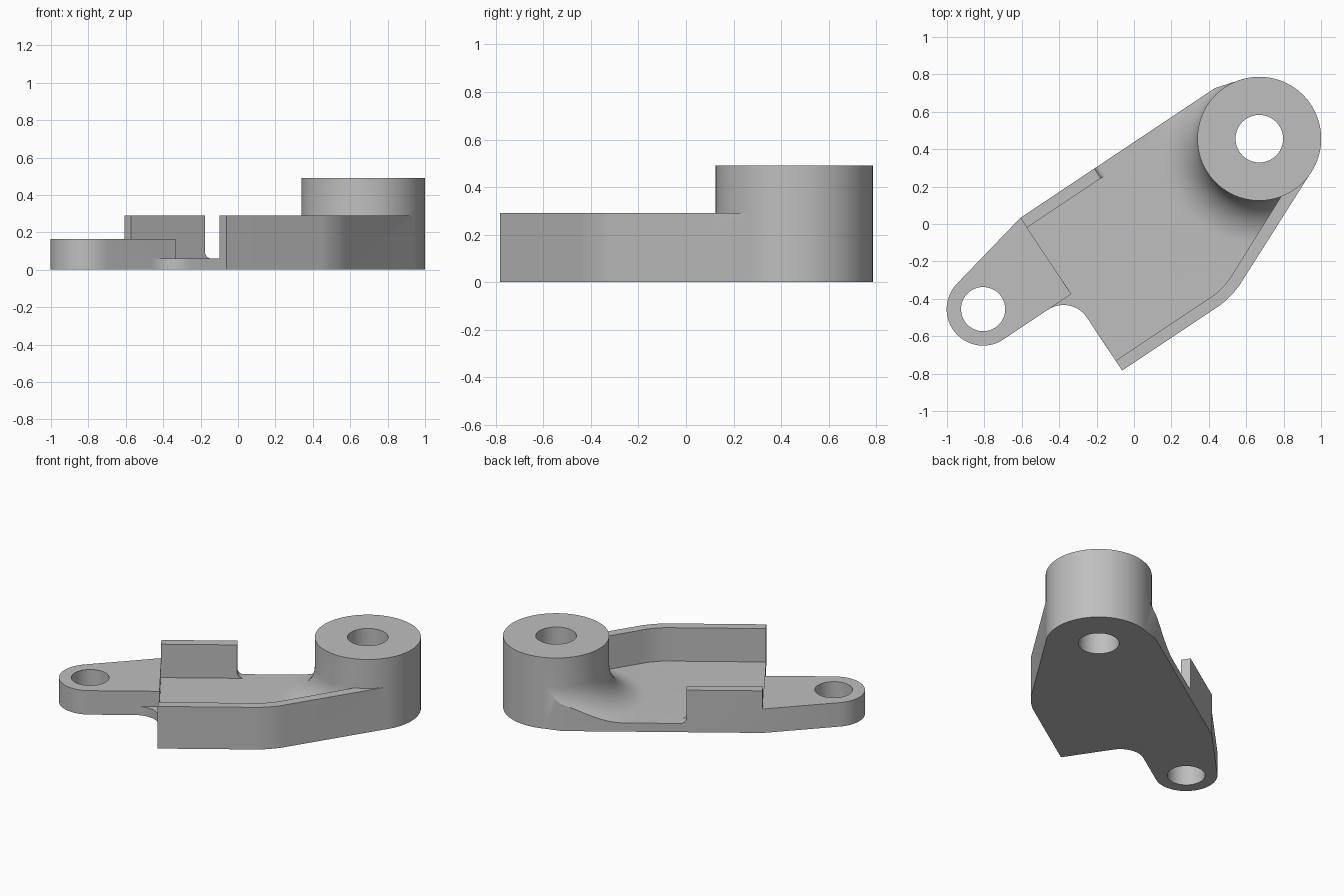
import bpy
import bmesh
from math import radians, cos, sin, tau, atan2
from mathutils import Matrix, Vector
from mathutils.geometry import interpolate_bezier

if "Cube" in bpy.data.objects:
    bpy.data.objects.remove(bpy.data.objects["Cube"], do_unlink=True)

grey = bpy.data.materials.new("plain_grey")
grey.use_nodes = True
colour = (0.52, 0.52, 0.52, 1)
grey.diffuse_color = colour
grey.node_tree.nodes["Principled BSDF"].inputs["Base Color"].default_value = colour

# Shared dimensions; the local frame runs along the body, origin at the inner tab corner
BOSS, BOSS_R, BOSS_H, BOSS_HOLE = (1.297, 0.134), 0.331, 0.49, 0.127
TAB, TAB_R, TAB_H, TAB_HOLE = (-0.437, 0.195), 0.195, 0.165, 0.118
HALF, WALL, WALL_H, FLOOR_H = 0.491, 0.063, 0.29, 0.06
SLOPE = radians(24.3)
SEGMENTS = 96


def finish(name, bm):
    bmesh.ops.recalc_face_normals(bm, faces=bm.faces)
    mesh = bpy.data.meshes.new(name)
    bm.to_mesh(mesh)
    bm.free()
    mesh.materials.append(grey)
    obj = bpy.data.objects.new(name, mesh)
    bpy.context.collection.objects.link(obj)
    return obj


def prism(name, points, low, high, place=lambda a, b, h: (a, b, h)):
    bm = bmesh.new()
    rings = [[bm.verts.new(place(a, b, h)) for a, b in points] for h in (low, high)]
    for ring in rings:
        bm.faces.new(ring)
    for i in range(len(points)):
        j = (i + 1) % len(points)
        bm.faces.new((rings[0][i], rings[0][j], rings[1][j], rings[1][i]))
    return finish(name, bm)


def arc(centre, radius, start, end, steps=32):
    angles = [radians(start + (end - start) * i / steps) for i in range(steps + 1)]
    return [(centre[0] + radius * cos(a), centre[1] + radius * sin(a)) for a in angles]


def rounded(corner, toward_a, toward_b, length, steps=12):
    c = Vector(corner)
    a, b = (Vector(d).normalized() * length for d in (toward_a, toward_b))
    curve = interpolate_bezier(c + a, c + a * 0.45, c + b * 0.45, c + b, steps)
    return [(p.x, p.y) for p in curve]


def cylinder(name, centre, radius, low, high):
    return prism(name, arc(centre, radius, 0, 360, SEGMENTS)[:-1], low, high)


def combine(target, tool, operation):
    mod = target.modifiers.new(operation.lower(), "BOOLEAN")
    mod.object, mod.operation, mod.solver = tool, operation, "EXACT"
    bpy.context.view_layer.objects.active = target
    bpy.ops.object.modifier_apply(modifier=mod.name)
    bpy.data.objects.remove(tool, do_unlink=True)


# Floor with the sweeping fillet round the boss, turned about the boss axis
flare = WALL_H - FLOOR_H
profile = [(3, -0.1), (3, FLOOR_H)]
profile += arc((BOSS_R + flare, WALL_H), flare, 270, 180, 16)
profile += [(BOSS_R - 0.02, WALL_H + 0.02)]
bm = bmesh.new()
rings = []
for k in range(SEGMENTS):
    t = tau * k / SEGMENTS
    rings.append([bm.verts.new((BOSS[0] + r * cos(t), BOSS[1] + r * sin(t), z)) for r, z in profile])
for k, ring in enumerate(rings):
    following = rings[(k + 1) % SEGMENTS]
    for i in range(len(profile) - 1):
        bm.faces.new((ring[i], following[i], following[i + 1], ring[i + 1]))
for end in (0, -1):
    bm.faces.new([ring[end] for ring in rings])
body = finish("bracket_body", bm)

# Long wall that bends toward the boss
run = (cos(SLOPE), sin(SLOPE))
inner = (0.69, WALL - HALF)
points = [(-0.5, inner[1])] + rounded(inner, (-1, 0), run, 0.075)
points += [(inner[0] + 0.8 * run[0], inner[1] + 0.8 * run[1]), (2, -0.1), (2, -2), (-0.5, -2)]
combine(body, prism("long_wall", points, -0.05, WALL_H), "UNION")

# Short wall on the opposite side, with a small fillet at its foot
foot = 0.04
points = [(0, -0.05), (0, WALL_H), (0.475, WALL_H)]
points += arc((0.475 + foot, FLOOR_H + foot), foot, 180, 270, 8) + [(0.475 + foot, -0.05)]
short_wall = prism("short_wall", points, HALF - WALL, 1, lambda a, b, h: (a, h, b))
combine(body, short_wall, "UNION")

# Thick mounting tab
points = [(0, 0), (0, 0.8), (-1, 0.8), (-1, -0.3), (-0.17, -0.3), (-0.15, 0)]
combine(body, prism("tab", points, -0.05, TAB_H), "UNION")

# Trim everything to the outer outline
outline = rounded((0, 0), (-1, 0), (0, -1), 0.15)
outline += [(0, -HALF)] + rounded((0.704, -HALF), (-1, 0), run, 0.09)
outline += arc(BOSS, BOSS_R - 0.001, -65.7, 74.3)
outline += [(1.25, HALF), (0, HALF)]
outline += arc(TAB, TAB_R, 102.7, 270)
combine(body, prism("outline", outline, 0, 0.6), "INTERSECT")

# Tall boss and the two through holes
combine(body, cylinder("boss", BOSS, BOSS_R, 0, BOSS_H), "UNION")
combine(body, cylinder("boss_hole", BOSS, BOSS_HOLE, -0.2, 1), "DIFFERENCE")
combine(body, cylinder("tab_hole", TAB, TAB_HOLE, -0.2, 1), "DIFFERENCE")

# Turn into place and smooth the curved faces
turn = Matrix.Translation((-0.335, -0.375, 0)) @ Matrix.Rotation(atan2(2, 3), 4, "Z")
body.data.transform(turn)
bpy.ops.object.select_all(action="DESELECT")
body.select_set(True)
bpy.context.view_layer.objects.active = body
bpy.ops.object.shade_smooth_by_angle(angle=radians(22))
